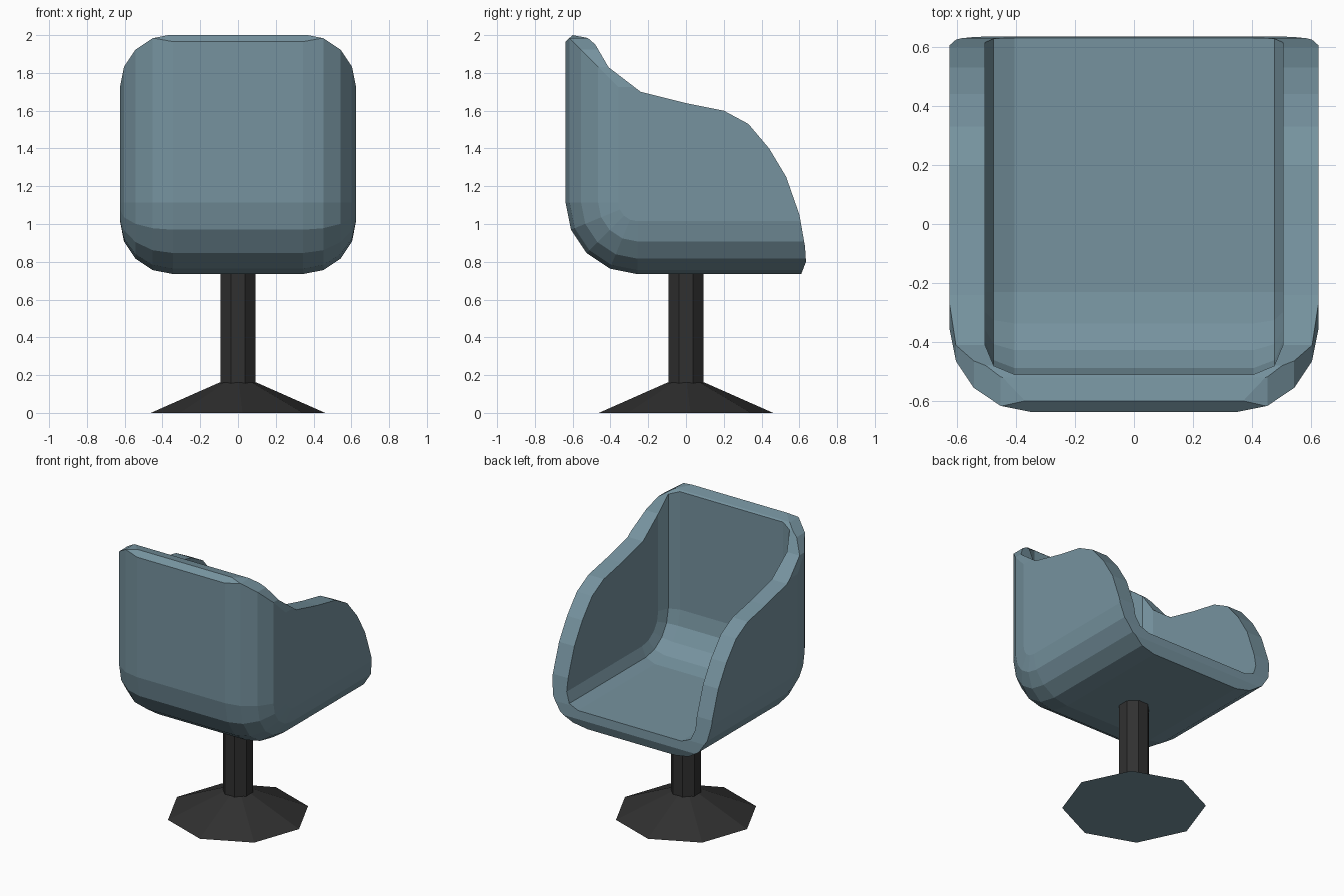
import bpy, bmesh, math
from mathutils import Matrix

if "Cube" in bpy.data.objects:
    bpy.data.objects.remove(bpy.data.objects["Cube"])


def material(name, rgb):
    m = bpy.data.materials.new(name)
    m.diffuse_color = (*rgb, 1)
    m.use_nodes = True
    m.node_tree.nodes["Principled BSDF"].inputs["Base Color"].default_value = m.diffuse_color
    return m


TEAL = material("dusty teal", (0.18, 0.29, 0.345))
BLACK = material("soft black", (0.03, 0.03, 0.03))


def finish(name, bm, mats):
    bmesh.ops.recalc_face_normals(bm, faces=bm.faces[:])
    me = bpy.data.meshes.new(name)
    bm.to_mesh(me)
    bm.free()
    for m in mats:
        me.materials.append(m)
    ob = bpy.data.objects.new(name, me)
    bpy.context.collection.objects.link(ob)
    return ob


def loft(name, sections):
    """Join side-view outlines [(x, [(y, z), ...]), ...] into a closed solid."""
    bm = bmesh.new()
    rings = [[bm.verts.new((x, y, z)) for y, z in pts] for x, pts in sections]
    for a, b in zip(rings, rings[1:]):
        for i in range(len(a)):
            j = (i + 1) % len(a)
            bm.faces.new((a[i], a[j], b[j], b[i]))
    bm.faces.new(rings[0])
    bm.faces.new(rings[-1])
    return finish(name, bm, [TEAL])


def pod(name, half, back, floor, top, front, R, r, n, round_top):
    """Block with a rounded back-bottom corner (R) and rounded sides (r)."""
    cy, cz = back + R, floor + R
    right = []
    for k in range(n + 1):
        a = math.pi / 2 * k / n
        d = r * (1 - math.sin(a))
        zt = top - d if round_top else top
        pts = [(front, floor + d), (front, zt), (back + d, zt)]
        for i in range(5):
            t = math.pi + math.pi / 2 * i / 4
            pts.append((cy + (R - d) * math.cos(t), cz + (R - d) * math.sin(t)))
        right.append((half - r * (1 - math.cos(a)), pts))
    left = [(-x, p) for x, p in right]
    return loft(name, left + right[::-1])


# Shell: rounded outer block, trimmed to the armrest line, then hollowed
shell = pod("seat_shell", 0.625, -0.638, 0.735, 2.005, 0.9, 0.38, 0.28, 4, True)
hollow = pod("hollow_cutter", 0.505, -0.51, 0.86, 2.3, 1.1, 0.28, 0.1, 2, False)
rim = [(-0.7, 0.6), (0.605, 0.6), (0.61, 0.735), (0.635, 0.8), (0.63, 0.88),
       (0.6, 1.05), (0.53, 1.25), (0.44, 1.4), (0.33, 1.53), (0.2, 1.6),
       (0.0, 1.64), (-0.24, 1.7), (-0.41, 1.83), (-0.48, 1.95), (-0.52, 1.985),
       (-0.6, 2.0), (-0.7, 1.91)]
trim = loft("rim_cutter", [(-1, rim), (1, rim)])

for cutter, op in ((trim, "INTERSECT"), (hollow, "DIFFERENCE")):
    mod = shell.modifiers.new(op.lower(), "BOOLEAN")
    mod.object = cutter
    mod.operation = op
    mod.solver = "EXACT"
bpy.context.view_layer.update()
evaluated = shell.evaluated_get(bpy.context.evaluated_depsgraph_get())
result = bpy.data.meshes.new_from_object(evaluated)
shell.modifiers.clear()
shell.data = result
for cutter in (trim, hollow):
    bpy.data.objects.remove(cutter)


def octagon(name, r1, r2, z0, z1, turn, mats):
    """Eight-sided cone section standing between two heights."""
    bm = bmesh.new()
    bmesh.ops.create_cone(
        bm, cap_ends=True, segments=8, radius1=r1, radius2=r2, depth=z1 - z0,
        matrix=Matrix.Translation((0, 0, (z0 + z1) / 2))
        @ Matrix.Rotation(math.radians(turn), 4, "Z"))
    return finish(name, bm, mats)


# Post and flared foot, with a teal underside
octagon("post", 0.1, 0.1, 0.15, 0.78, 22.5, [BLACK])
foot = octagon("foot", 0.462, 0.1, 0.0, 0.16, 3, [BLACK, TEAL])
for p in foot.data.polygons:
    p.material_index = 1 if p.normal.z < -0.9 else 0
